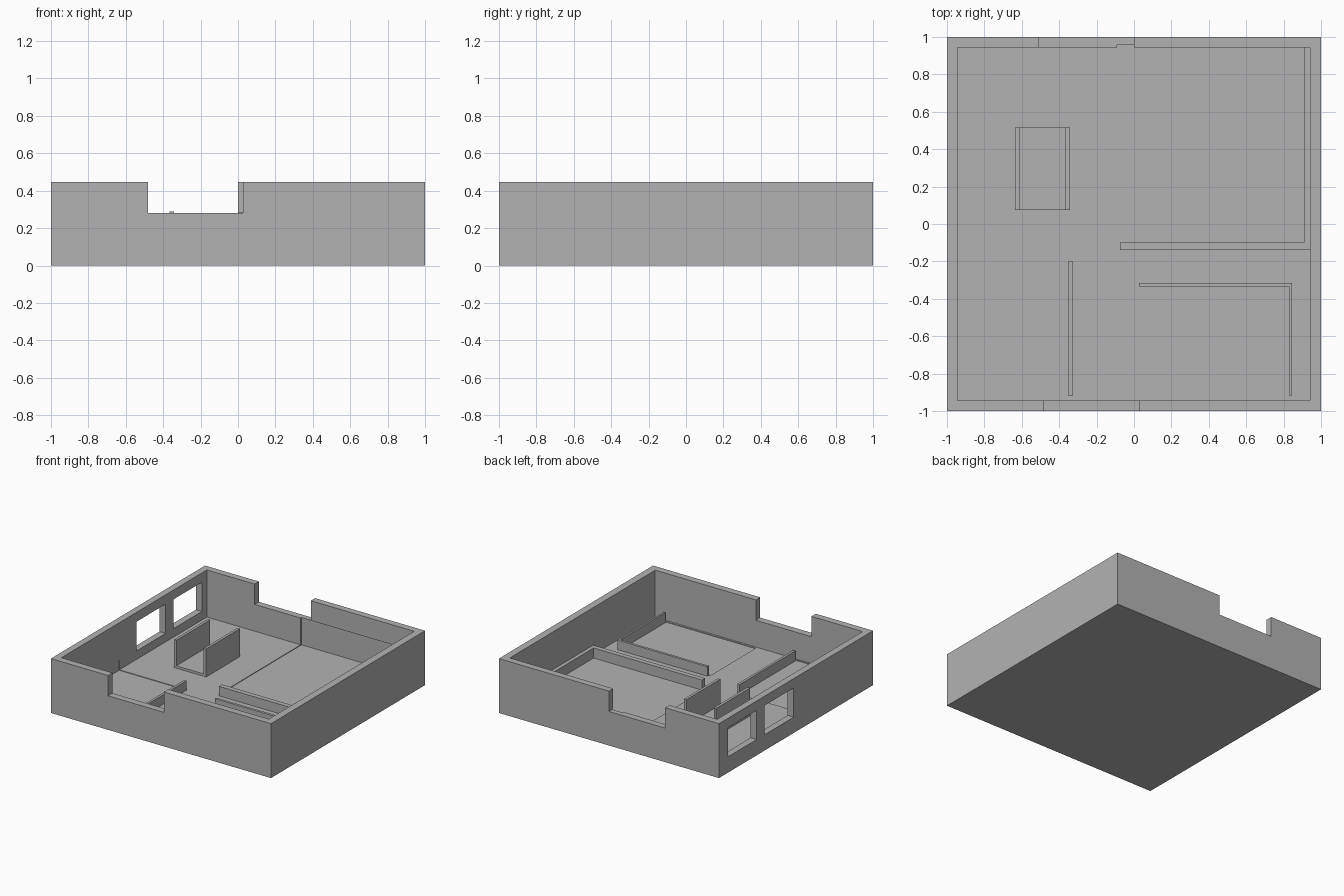
import bpy
import bmesh

cube = bpy.data.objects.get("Cube")
if cube:
    bpy.data.objects.remove(cube, do_unlink=True)

grey = bpy.data.materials.new("plain grey")
grey.use_nodes = True
grey.diffuse_color = (0.45, 0.45, 0.45, 1)
grey.node_tree.nodes["Principled BSDF"].inputs["Base Color"].default_value = grey.diffuse_color

HEIGHT = 0.447   # top of the outer walls
FLOOR = 0.06     # top of the floor
SILL = 0.28      # bottom of the wall notches
LOW = 0.138      # top of the low partitions
SUNK = 0.055     # bottom of the shallow floor recesses


def add_boxes(name, boxes):
    """One object made of boxes, each given as x, y and z ranges."""
    bm = bmesh.new()
    for ranges in boxes:
        verts = bmesh.ops.create_cube(bm, size=1)["verts"]
        for v in verts:
            for axis, (low, high) in enumerate(ranges):
                v.co[axis] = low if v.co[axis] < 0 else high
    mesh = bpy.data.meshes.new(name)
    bm.to_mesh(mesh)
    bm.free()
    mesh.materials.append(grey)
    obj = bpy.data.objects.new(name, mesh)
    bpy.context.scene.collection.objects.link(obj)
    return obj


def cut(target, ranges):
    """Carve a box out of the target."""
    cutter = add_boxes("cutter", [ranges])
    cutter.hide_render = True
    mod = target.modifiers.new("cut", 'BOOLEAN')
    mod.operation = 'DIFFERENCE'
    mod.solver = 'EXACT'
    mod.object = cutter
    bpy.context.view_layer.objects.active = target
    bpy.ops.object.modifier_apply(modifier=mod.name)
    bpy.data.objects.remove(cutter, do_unlink=True)


# Outer shell: solid block hollowed from above
shell = add_boxes("outer_walls_and_floor", [((-1, 1), (-1, 1), (0, HEIGHT))])
cut(shell, ((-0.945, 0.94), (-0.943, 0.945), (FLOOR, 1)))

# Door notches in the front and back walls
cut(shell, ((-0.48, 0.026), (-1.1, -0.9), (SILL, 1)))
cut(shell, ((-0.51, 0), (0.9, 1.1), (SILL, 1)))

# Pair of windows in the right-hand wall
for y_range in ((0.03, 0.41), (0.51, 0.88)):
    cut(shell, ((-1.1, -0.9), y_range, (0.13, 0.37)))

# Shallow recesses in the floor, one for each walled area
cut(shell, ((-0.092, 0.91), (-0.1, 0.957), (SUNK, SILL + 0.004)))
cut(shell, ((0.015, 0.83), (-0.927, -0.335), (SUNK, 0.2)))
cut(shell, ((-0.948, -0.35), (-0.93, -0.19), (SUNK, LOW)))

# Low partitions, set slightly into the floor
BASE = 0.05
low = (BASE, LOW)
add_boxes("back_room_partition", [
    ((-0.075, 0.95), (-0.14, -0.1), low),
    ((0.91, 0.95), (-0.12, 0.95), low),
])
add_boxes("front_left_partition", [
    ((0.026, 0.845), (-0.335, -0.315), low),
    ((0.83, 0.845), (-0.917, -0.325), low),
])
add_boxes("front_right_partition", [((-0.35, -0.33), (-0.92, -0.197), low)])

# Open channel: two upright sides on a thin base
depth = (0.076, 0.515)
add_boxes("open_channel", [
    ((-0.635, -0.613), depth, (BASE, 0.29)),
    ((-0.365, -0.343), depth, (BASE, 0.29)),
    ((-0.62, -0.36), depth, (BASE, 0.08)),
])
